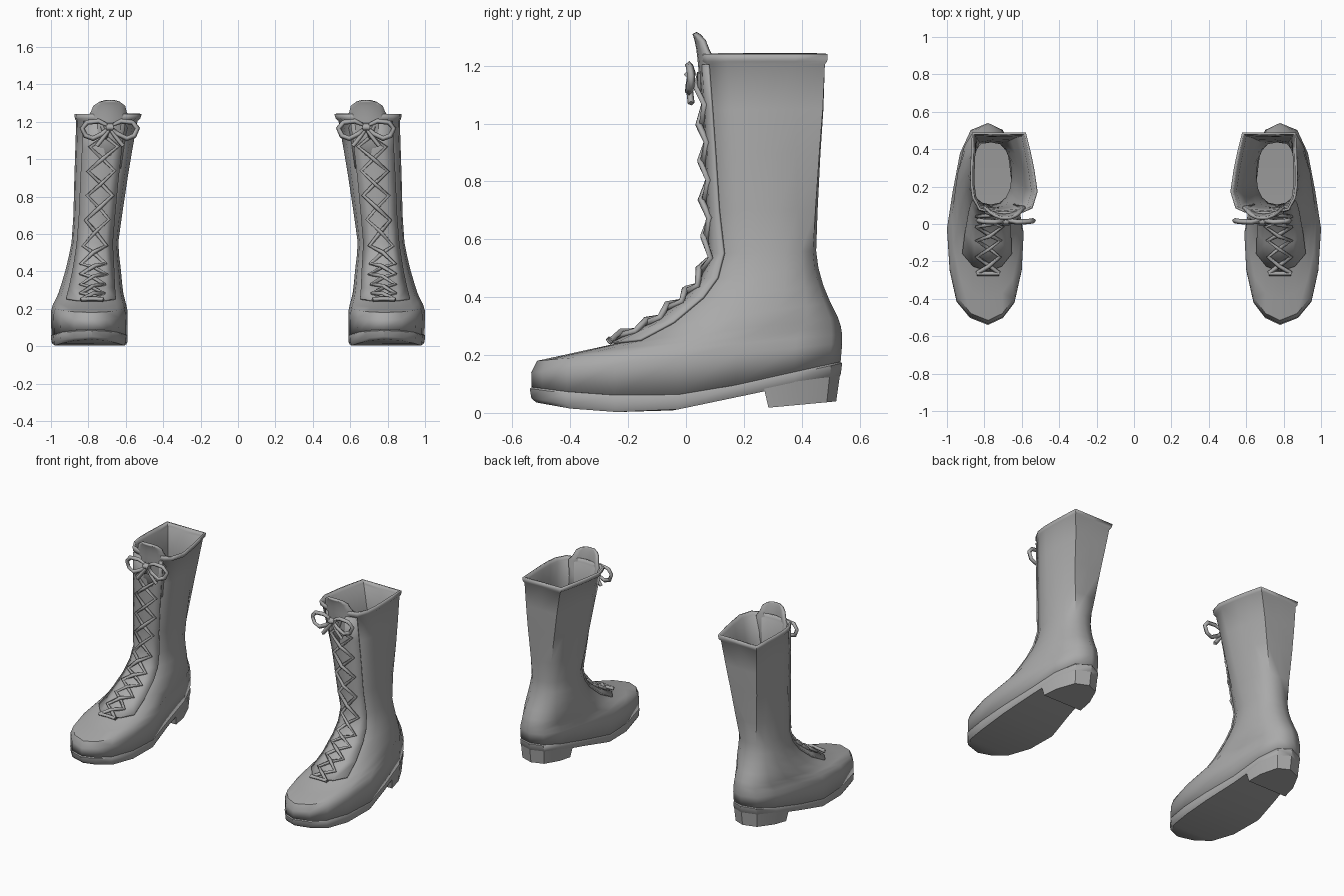
import bpy, math
from mathutils import Vector
from mathutils.bvhtree import BVHTree

if "Cube" in bpy.data.objects:
    bpy.data.objects.remove(bpy.data.objects["Cube"])

GREY = (0.4, 0.4, 0.4, 1)
leather = bpy.data.materials.new("grey leather")
leather.use_nodes = True
leather.diffuse_color = GREY
bsdf = next(n for n in leather.node_tree.nodes if n.type == 'BSDF_PRINCIPLED')
bsdf.inputs["Base Color"].default_value = GREY

N = 16
# Outlines in -1..1, from front centre round the outer side
FOOT = [(-.07, -1), (.4, -.93), (.75, -.77), (.93, -.46), (1, -.05), (.85, .32), (.66, .7), (.38, .93),
        (-.07, 1), (-.46, .93), (-.68, .7), (-.8, .32), (-1, -.09), (-.95, -.46), (-.76, -.78), (-.46, -.93)]
CUFF = [(0, -1), (.35, -.98), (.75, -.9), (.95, -.6), (1, -.3), (1, .1), (.98, .5), (.95, 1),
        (.15, 1), (-.65, 1), (-.8, .5), (-.9, .1), (-1, -.45), (-.85, -.85), (-.6, -.95), (-.3, -.98)]


def power(v):
    return math.copysign(abs(v) ** .88, v)


ROUND = [(power(math.sin(i * math.tau / N)), -power(math.cos(i * math.tau / N))) for i in range(N)]


def interp(x, pts):
    for (a, p), (b, q) in zip(pts, pts[1:]):
        if x <= b:
            return p + (q - p) * max(0, (x - a) / (b - a))
    return pts[-1][1]


def welt(y):
    return interp(y, [(-.54, .09), (-.4, .072), (-.2, .058), (-.05, .06), (.1, .08), (.3, .125), (.54, .178)])


def tread(y):
    return interp(y, [(-.54, .04), (-.4, .015), (-.2, 0), (-.05, .008), (.1, .035), (.27, .08), (.54, .12)])


def outline(scale=1.0):
    return [(.795 + .205 * u * scale, .54 * v * scale) for u, v in FOOT]


def add(name, verts, faces, angle=40, solid=0, offset=-1):
    me = bpy.data.meshes.new(name)
    me.from_pydata(verts, [], faces)
    ob = bpy.data.objects.new(name, me)
    bpy.context.collection.objects.link(ob)
    me.materials.append(leather)
    if solid:
        m = ob.modifiers.new("thickness", 'SOLIDIFY')
        m.thickness, m.offset = solid, offset
    finish(ob, angle)
    return ob


def finish(ob, angle):
    # Shade, then mirror to make the pair
    bpy.ops.object.select_all(action='DESELECT')
    ob.select_set(True)
    bpy.context.view_layer.objects.active = ob
    if ob.type == 'MESH':
        bpy.ops.object.shade_smooth_by_angle(angle=math.radians(angle))
    ob.modifiers.new("pair", 'MIRROR')


def loft(rings, closed=True):
    n = len(rings[0])
    verts = [p for r in rings for p in r]
    faces = [(k * n + i, k * n + (i + 1) % n, (k + 1) * n + (i + 1) % n, (k + 1) * n + i)
             for k in range(len(rings) - 1) for i in range(n if closed else n - 1)]
    return verts, faces


# Upper: front y, front z, back y, back z, inner x, outer x, foot weight, cuff weight
SECTIONS = [
    (-.535, .14, .54, .24, .59, 1, 1, 0),
    (-.515, .18, .54, .27, .597, .99, 1, 0),
    (-.4, .205, .535, .30, .605, .975, .9, 0),
    (-.25, .238, .525, .33, .613, .96, .5, 0),
    (-.12, .30, .5, .38, .62, .942, .2, 0),
    (0, .39, .475, .44, .627, .92, 0, 0),
    (.06, .46, .458, .5, .635, .905, 0, 0),
    (.09, .55, .45, .56, .64, .89, 0, .1),
    (.08, .7, .455, .7, .62, .88, 0, .4),
    (.075, .9, .465, .9, .59, .875, 0, .7),
    (.068, 1.05, .475, 1.05, .565, .87, 0, .85),
    (.06, 1.205, .48, 1.205, .537, .865, 0, 1),
    (.052, 1.215, .488, 1.215, .523, .872, 0, 1),
    (.052, 1.24, .49, 1.24, .515, .875, 0, 1)]


def section(yf, zf, yb, zb, xi, xo, foot, cuff):
    ring = []
    for f, r, c in zip(FOOT, ROUND, CUFF):
        u, v = (foot * f[k] + cuff * c[k] + (1 - foot - cuff) * r[k] for k in (0, 1))
        t = (v + 1) / 2
        ring.append(((xi + xo) / 2 + u * (xo - xi) / 2, yf + (yb - yf) * t, zf + (zb - zf) * t))
    return ring


rings = [[(x, y, welt(y)) for x, y in outline(.99)]] + [section(*s) for s in SECTIONS]
verts, faces = loft(rings)
add("boot_upper", verts, faces, 50, .014)
surface = BVHTree.FromPolygons(verts, faces)

# Raised lacing panel down the front
panel = [[r[i] for i in (14, 15, 0, 1, 2)] for r in rings[4:13]]
add("lacing_panel", *loft(panel, False), 50, .009, 1)

# Sole with curved caps
sole = [[(x, y, tread(y)) for x, y in outline(.96)],
        [(x, y, tread(y) + .012) for x, y in outline(.99)],
        [(x, y, welt(y) - .006) for x, y in outline(1)],
        [(x, y, welt(y)) for x, y in outline(.985)]]
sv, sf = loft(sole)
for i in range(N // 2):
    quad = [i, i + 1, (N - i - 1) % N, (N - i) % N]
    quad = list(dict.fromkeys(quad))
    sf.append(tuple(reversed(quad)))
    sf.append(tuple(q + 3 * N for q in quad))
add("sole", sv, sf, 40)

# Heel block under the back of the sole
back = [(.95, .265)] + outline(.995)[6:11] + [(.645, .265)]
top = [(x, y, welt(y) - .012) for x, y in back]
bottom = [(.795 + (x - .795) * .93, .285 + (y - .265) * .86, .018 + (y - .265) * .08) for x, y in back]
hv, hf = loft([bottom, top])
n = len(back)
hf += [tuple(range(n - 1, -1, -1)), tuple(range(n, 2 * n))]
add("heel", hv, hf, 40)

# Tongue, bowed forward and rising above the cuff
tongue = []
for z, half, y in [(.95, .09, .07), (1.12, .1, .05), (1.22, .115, .04), (1.255, .095, .036),
                   (1.285, .085, .03), (1.303, .06, .025), (1.31, .03, .022)]:
    tongue.append([(.692 + half * k / 3 + (1.24 - z) * .08, y + .045 * (k * half / .345) ** 2, z)
                   for k in range(-3, 4)])
add("tongue", *loft(tongue, False), 50, .016)


def cord(name, strands, depth, cyclic=False):
    cu = bpy.data.curves.new(name, 'CURVE')
    cu.dimensions = '3D'
    cu.bevel_depth, cu.bevel_resolution = depth, 0
    cu.use_fill_caps = True
    for pts in strands:
        sp = cu.splines.new('POLY')
        sp.points.add(len(pts) - 1)
        for p, co in zip(sp.points, pts):
            p.co = (*co, 1)
        sp.use_cyclic_u = cyclic
    ob = bpy.data.objects.new(name, cu)
    bpy.context.collection.objects.link(ob)
    cu.materials.append(leather)
    finish(ob, 40)


# Crossed laces laid over the front of the upper
front_y = [(r[0][2], r[0][1]) for r in rings]
front_x = [(r[0][2], r[0][0]) for r in rings]


def on_front(z, side, lift):
    guess = Vector((interp(z, front_x) + side, interp(z, front_y) - .02, z + .015))
    hit, normal, *_ = surface.find_nearest(guess)
    return hit + normal * lift


ROWS = [.24, .28, .33, .385, .44, .53, .66, .79, .92, 1.05, 1.16]
strands = [[on_front(.24, s, .018) for s in (-.06, 0, .06)]]
for sign in (-1, 1):
    path = []
    for k, z in enumerate(ROWS):
        half = interp(z, [(.24, .06), (.5, .075), (1.05, .08), (1.16, .02)])
        path.append(on_front(z, sign * half * (-1) ** k, .014))
        if k < len(ROWS) - 1:
            path.append(on_front((z + ROWS[k + 1]) / 2, 0, .022 + .006 * sign * (-1) ** k))
    strands.append(path)
cord("laces", strands, .012)

# Bow: two loops, two tails and a knot
KNOT = (.685, .02, 1.165)
LOOP = [(0, .01), (.06, .038), (.12, .032), (.148, 0), (.13, -.04), (.09, -.055), (.04, -.03)]
cord("bow_loops", [[(KNOT[0] + s * a, .02 - .01 * math.sin(a * 20), KNOT[2] + b) for a, b in LOOP]
                   for s in (-1, 1)], .014, True)
cord("bow_tails", [[KNOT, (KNOT[0] + s * .03, .012, 1.12), (KNOT[0] + s * .07, .018, 1.07)]
                   for s in (-1, 1)], .012)
cord("bow_knot", [[(KNOT[0] - .02, .014, 1.17), (KNOT[0] + .02, .014, 1.17)]], .022)
